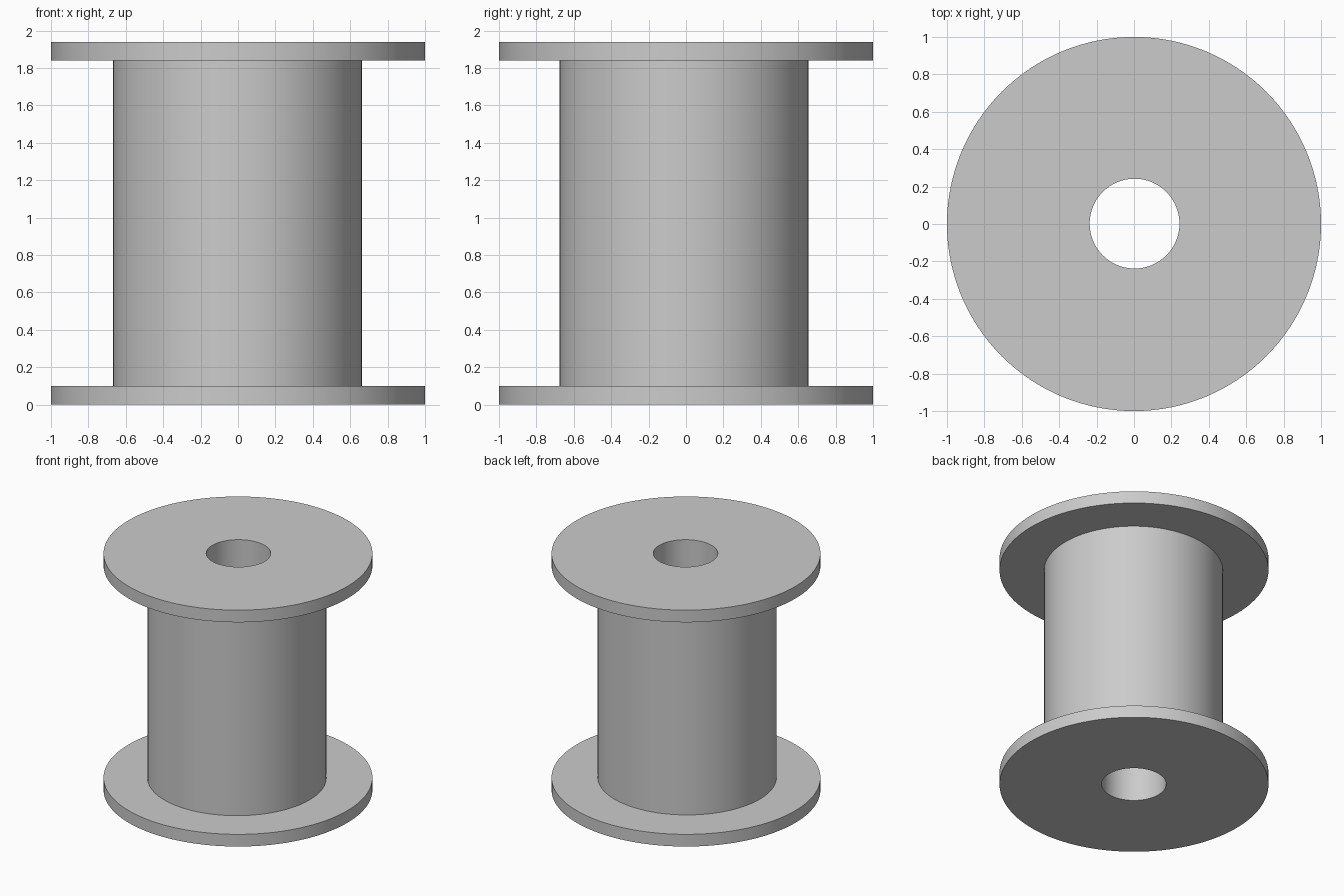
import bpy
import bmesh
import math

if "Cube" in bpy.data.objects:
    bpy.data.objects.remove(bpy.data.objects["Cube"], do_unlink=True)

SEGMENTS = 128
HEIGHT = 1.94
FLANGE = 0.1
BORE_RADIUS = 0.24
BORE_CENTRE = (0.003, 0.002)

grey = bpy.data.materials.new("plain grey")
grey.use_nodes = True
colour = (0.6, 0.6, 0.6, 1)
grey.diffuse_color = colour
grey.node_tree.nodes["Principled BSDF"].inputs["Base Color"].default_value = colour


def ring(bm, radius, centre, z):
    angles = [math.tau * i / SEGMENTS for i in range(SEGMENTS)]
    return [bm.verts.new((centre[0] + radius * math.cos(a),
                          centre[1] + radius * math.sin(a), z)) for a in angles]


def bored_cylinder(name, radius, centre, bottom, top, capped):
    bm = bmesh.new()
    # Loops run up the outside and back down the bore
    loops = [ring(bm, radius, centre, bottom),
             ring(bm, radius, centre, top),
             ring(bm, BORE_RADIUS, BORE_CENTRE, top),
             ring(bm, BORE_RADIUS, BORE_CENTRE, bottom)]
    for k in range(4):
        if not capped and k % 2:
            continue
        a, b = loops[k], loops[(k + 1) % 4]
        for i in range(SEGMENTS):
            j = (i + 1) % SEGMENTS
            bm.faces.new((a[i], a[j], b[j], b[i]))
    mesh = bpy.data.meshes.new(name)
    bm.to_mesh(mesh)
    bm.free()
    mesh.materials.append(grey)
    obj = bpy.data.objects.new(name, mesh)
    bpy.context.collection.objects.link(obj)
    bpy.ops.object.select_all(action='DESELECT')
    obj.select_set(True)
    bpy.context.view_layer.objects.active = obj
    bpy.ops.object.shade_smooth_by_angle(angle=math.radians(30))


# End discs
bored_cylinder("bottom_flange", 1, (0, 0), 0, FLANGE, True)
bored_cylinder("top_flange", 1, (0, 0), HEIGHT - FLANGE, HEIGHT, True)

# Hollow barrel, open where it meets the discs
bored_cylinder("barrel", 0.665, (-0.003, -0.01), FLANGE, HEIGHT - FLANGE, False)
